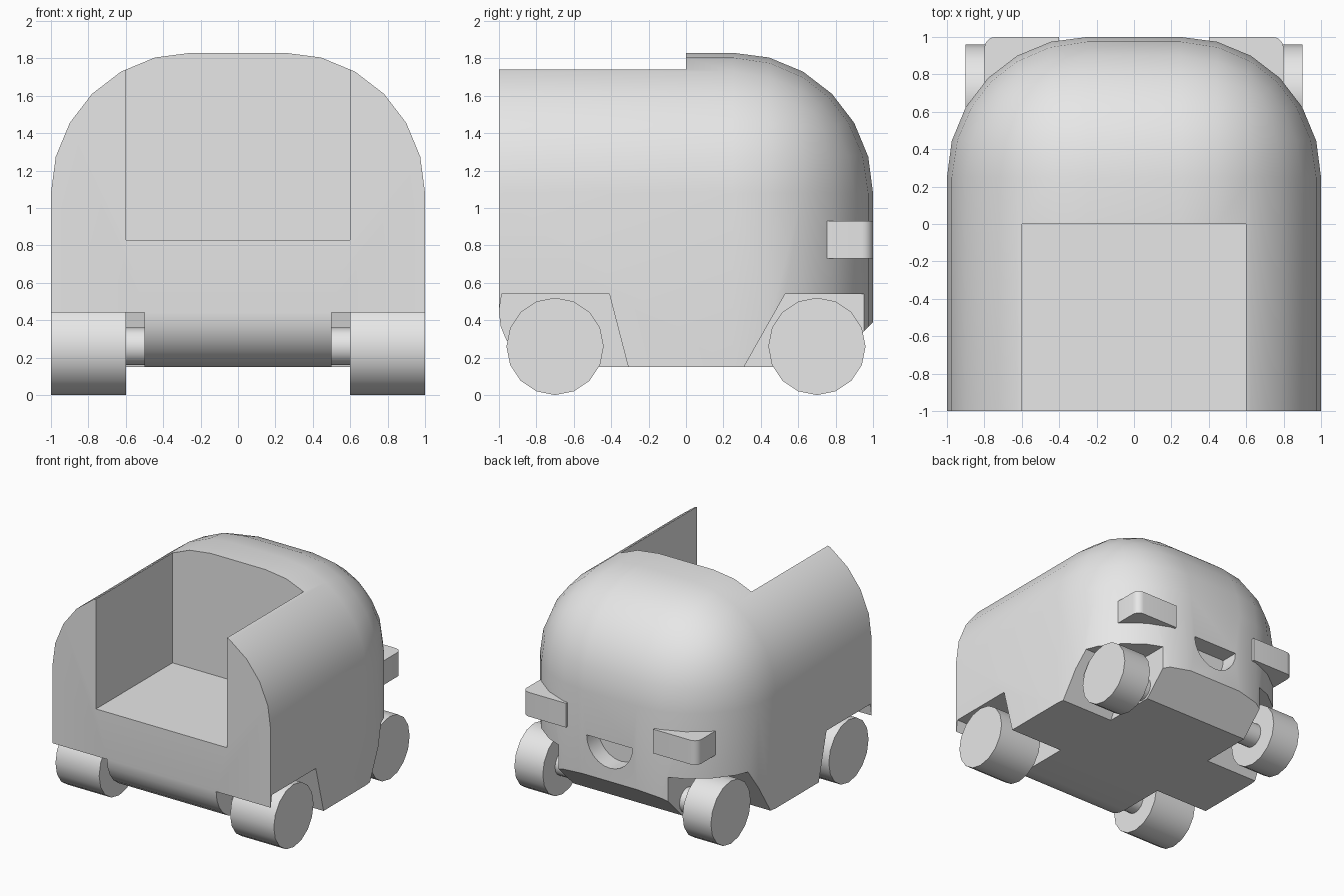
import bpy, bmesh, math
from mathutils import Matrix

cube = bpy.data.objects.get("Cube")
if cube:
    bpy.data.objects.remove(cube, do_unlink=True)

grey = bpy.data.materials.new("light grey")
grey.use_nodes = True
grey.diffuse_color = (0.8, 0.8, 0.8, 1)
grey.node_tree.nodes["Principled BSDF"].inputs["Base Color"].default_value = (0.8, 0.8, 0.8, 1)


def finish(name, bm):
    bmesh.ops.recalc_face_normals(bm, faces=bm.faces)
    mesh = bpy.data.meshes.new(name)
    bm.to_mesh(mesh)
    bm.free()
    mesh.materials.append(grey)
    ob = bpy.data.objects.new(name, mesh)
    bpy.context.collection.objects.link(ob)
    return ob


def select(ob):
    bpy.ops.object.select_all(action='DESELECT')
    ob.select_set(True)
    bpy.context.view_layer.objects.active = ob


def smooth(ob):
    select(ob)
    bpy.ops.object.shade_smooth_by_angle(angle=math.radians(30))
    return ob


def box(lo, hi):
    bm = bmesh.new()
    bmesh.ops.create_cube(bm, size=1)
    for v in bm.verts:
        v.co = [a if c < 0 else b for c, a, b in zip(v.co, lo, hi)]
    return bm


def bevel(bm, rule, radius, segments):
    edges = [e for e in bm.edges if rule((e.verts[0].co + e.verts[1].co) / 2)]
    bmesh.ops.bevel(bm, geom=edges, offset=radius, segments=segments,
                    profile=0.5, affect='EDGES', clamp_overlap=False)


def extrude_profile(points, axis, start, end):
    """Prism from a profile: (y, z) points along x, or (x, z) points along y."""
    bm = bmesh.new()
    place = (lambda p, t: (t, p[0], p[1])) if axis == 'x' else (lambda p, t: (p[0], t, p[1]))
    face = bm.faces.new([bm.verts.new(place(p, start)) for p in points])
    moved = bmesh.ops.extrude_face_region(bm, geom=[face])["geom"]
    shift = (end - start, 0, 0) if axis == 'x' else (0, end - start, 0)
    bmesh.ops.translate(bm, vec=shift, verts=[g for g in moved if isinstance(g, bmesh.types.BMVert)])
    return bm


def cut(body, bm):
    cutter = finish("cutter", bm)
    cutter.hide_render = True
    mod = body.modifiers.new("cut", 'BOOLEAN')
    mod.operation, mod.solver, mod.object = 'DIFFERENCE', 'EXACT', cutter
    select(body)
    bpy.ops.object.modifier_apply(modifier=mod.name)
    bpy.data.objects.remove(cutter, do_unlink=True)


def cylinder(name, radius, x0, x1, y, z, sides):
    bm = bmesh.new()
    bmesh.ops.create_cone(bm, cap_ends=True, segments=sides, radius1=radius,
                          radius2=radius, depth=abs(x1 - x0))
    turn = Matrix.Rotation(math.pi / 2, 4, 'Y')
    bmesh.ops.transform(bm, matrix=Matrix.Translation(((x0 + x1) / 2, y, z)) @ turn, verts=bm.verts)
    return smooth(finish(name, bm))


# Body shell: rounded roof and rear corners, rolled lower front edge
bm = box((-1, -1, 0.15), (1, 1, 1.83))
bevel(bm, lambda c: (c.z > 1.8 and c.y > -0.5) or (c.y > 0.9 and abs(c.x) > 0.9), 0.75, 6)
bevel(bm, lambda c: c.y < -0.99 and c.z < 0.16, 0.29, 6)
body = finish("body", bm)

# Open bed and sloped lower rear edge
cut(body, box((-0.6, -1.2, 0.83), (0.6, 0, 2.2)))
cut(body, extrude_profile([(0.66, 0.05), (1.1, 0.49), (1.1, 0.05)], 'x', -1.2, 1.2))

# Wheel wells
front_well = [(-0.27, 0), (-0.41, 0.54), (-0.985, 0.54), (-1, 0.44), (-1.1, 0.3), (-1.1, 0)]
rear_well = [(0.225, 0), (0.53, 0.54), (1.2, 0.54), (1.2, 0)]
for well in (front_well, rear_well):
    for side in (-1, 1):
        cut(body, extrude_profile(well, 'x', side * 0.5, side * 1.2))

# Half-round mouth recess
arc = [math.pi * (1 + i / 12) for i in range(13)]
mouth = [(0.21 * math.cos(a), 0.72 + 0.22 * math.sin(a)) for a in arc]
cut(body, extrude_profile(mouth, 'y', 0.85, 1.2))
smooth(body)

# Wheels, axle stubs and lamps on both sides
for side, label in ((1, "left"), (-1, "right")):
    for end, y, inner, outer in (("front", -0.7, 0.6, 1.0), ("rear", 0.7, 0.64, 0.9)):
        cylinder(f"{end}_{label}_wheel", 0.26, side * inner, side * outer, y, 0.26, 16)
        cylinder(f"{end}_{label}_axle", 0.1, side * 0.48, side * (inner + 0.01), y, 0.26, 16)
    x0, x1 = sorted((side * 0.4, side * 0.8))
    bm = box((x0, 0.75, 0.73), (x1, 1, 0.93))
    bevel(bm, lambda c: c.y > 0.99 and abs(c.x) > 0.79, 0.06, 5)
    smooth(finish(f"{label}_lamp", bm))
